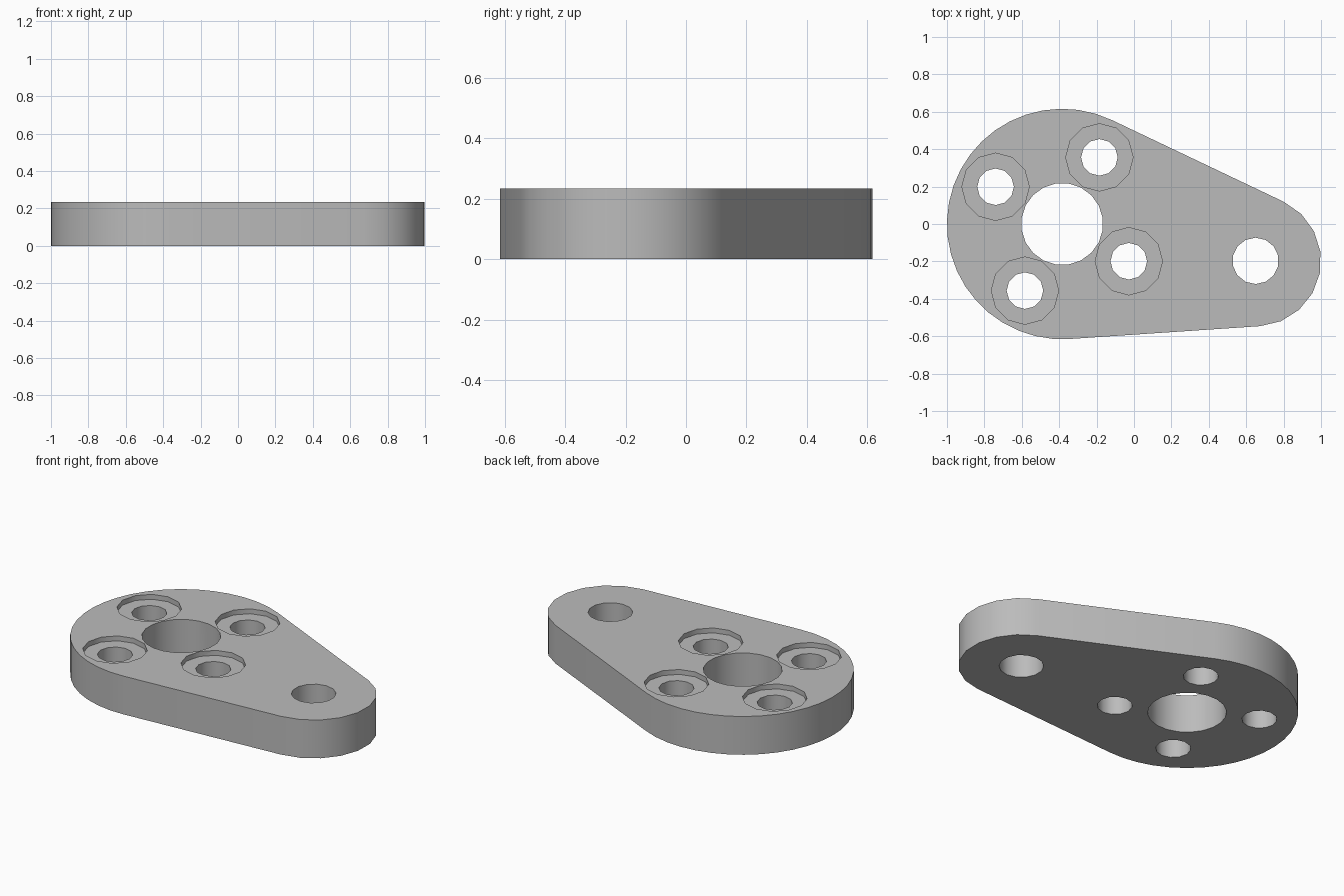
import bpy, bmesh
from math import radians, sin, cos, atan2, acos, hypot, pi

if "Cube" in bpy.data.objects:
    bpy.data.objects.remove(bpy.data.objects["Cube"])

HEIGHT, BORE_DEPTH = 0.234, 0.03
BIG, BIG_R = (-0.384, 0.0), 0.616
SMALL, SMALL_R = (0.65, -0.197), 0.35

grey = bpy.data.materials.new("plain grey")
grey.use_nodes = True
grey.diffuse_color = (0.5, 0.5, 0.5, 1)
grey.node_tree.nodes["Principled BSDF"].inputs["Base Color"].default_value = (0.5, 0.5, 0.5, 1)


def arc(centre, r, start, end, steps):
    angles = [start + (end - start) * i / steps for i in range(steps + 1)]
    return [(centre[0] + r * cos(a), centre[1] + r * sin(a)) for a in angles]


def prism(name, outline, z0, z1):
    """Extrude a closed outline between two heights."""
    bm = bmesh.new()
    face = bm.faces.new([bm.verts.new((x, y, z0)) for x, y in outline])
    top = bmesh.ops.extrude_face_region(bm, geom=[face])["geom"]
    verts = [g for g in top if isinstance(g, bmesh.types.BMVert)]
    bmesh.ops.translate(bm, verts=verts, vec=(0, 0, z1 - z0))
    bmesh.ops.recalc_face_normals(bm, faces=bm.faces)
    mesh = bpy.data.meshes.new(name)
    bm.to_mesh(mesh)
    bm.free()
    mesh.materials.append(grey)
    obj = bpy.data.objects.new(name, mesh)
    bpy.context.collection.objects.link(obj)
    return obj


# Plate: two round ends joined by their outer tangents
dx, dy = SMALL[0] - BIG[0], SMALL[1] - BIG[1]
axis = atan2(dy, dx)
spread = acos((BIG_R - SMALL_R) / hypot(dx, dy))
outline = arc(BIG, BIG_R, axis + spread, axis - spread + 2 * pi, 24)
outline += arc(SMALL, SMALL_R, axis - spread, axis + spread, 8)
plate = prism("lever_plate", outline, 0, HEIGHT)
bpy.context.view_layer.objects.active = plate
plate.select_set(True)


def cut_hole(centre, r, sides, z0=-0.1, turn=0.0):
    ring = arc(centre, r, turn, turn + 2 * pi, sides)[:-1]
    cutter = prism("hole_cutter", ring, z0, HEIGHT + 0.1)
    cutter.hide_render = True
    mod = plate.modifiers.new("hole", 'BOOLEAN')
    mod.operation, mod.solver, mod.object = 'DIFFERENCE', 'EXACT', cutter
    bpy.ops.object.modifier_apply(modifier=mod.name)
    bpy.data.objects.remove(cutter)


# Central bore and end hole
cut_hole(BIG, 0.219, 20, turn=pi / 20)
cut_hole(SMALL, 0.124, 14, turn=pi / 14)

# Four counterbored bolt holes around the central bore
for k in range(4):
    a = radians(60.8 + 90 * k)
    spot = (BIG[0] + 0.408 * cos(a), BIG[1] + 0.408 * sin(a))
    cut_hole(spot, 0.18, 12, z0=HEIGHT - BORE_DEPTH)
    cut_hole(spot, 0.098, 12)

bpy.ops.object.shade_smooth_by_angle(angle=radians(35))
